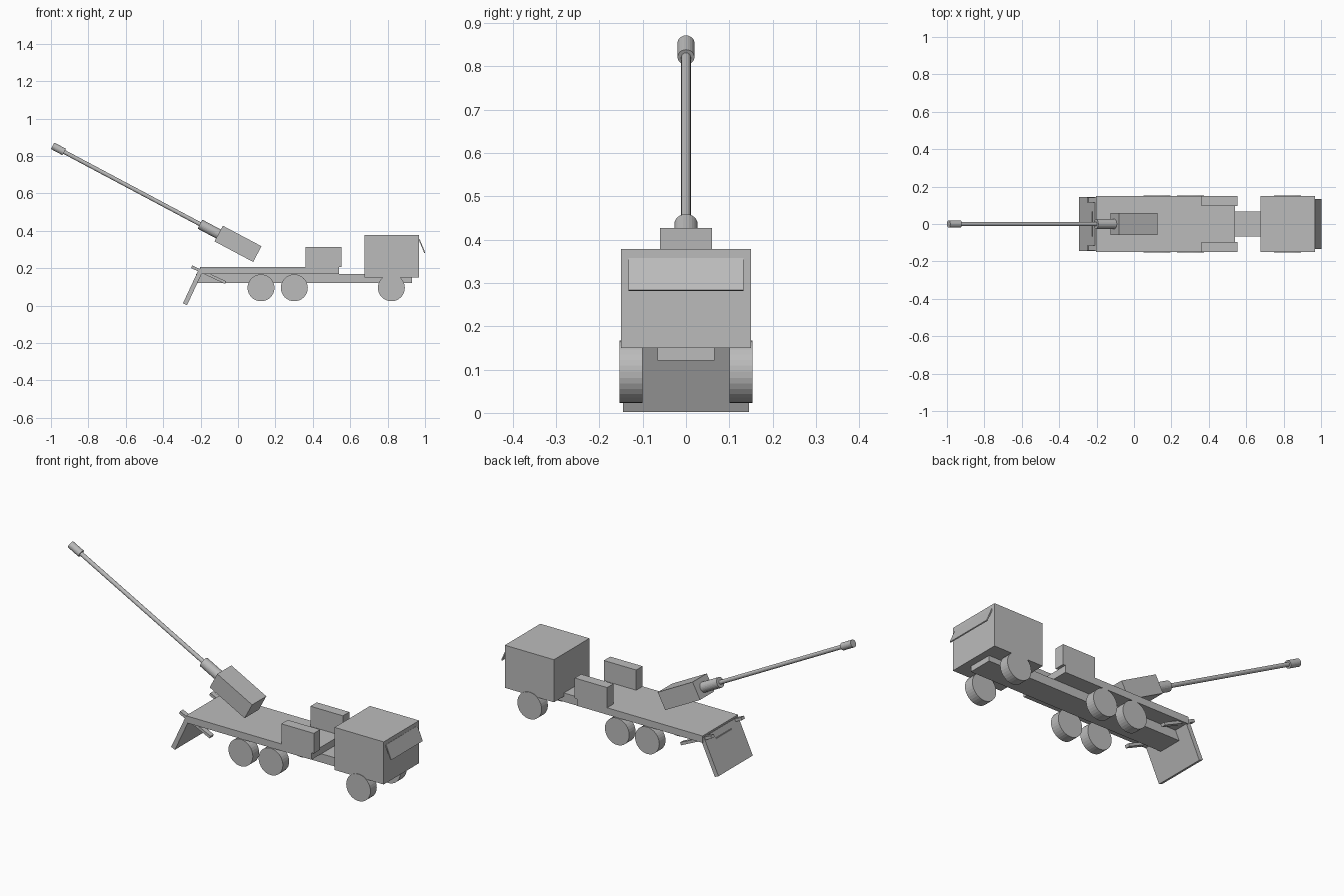
import bpy
from math import radians, sin, cos, pi
from mathutils import Vector

cube = bpy.data.objects.get("Cube")
if cube:
    bpy.data.objects.remove(cube, do_unlink=True)

grey = bpy.data.materials.new("plain grey")
grey.use_nodes = True
colour = (0.5, 0.5, 0.5, 1)
grey.diffuse_color = colour
grey.node_tree.nodes["Principled BSDF"].inputs["Base Color"].default_value = colour


def finish(name):
    obj = bpy.context.object
    obj.name = name
    obj.data.materials.append(grey)
    return obj


def box(name, centre, size, tilt=0):
    """Box turned by tilt degrees about the y axis."""
    bpy.ops.mesh.primitive_cube_add(size=1, location=centre, rotation=(0, radians(tilt), 0))
    obj = finish(name)
    obj.scale = size
    return obj


def span(name, x, y, z):
    """Upright box from its limits along each axis."""
    lims = (x, y, z)
    return box(name, [(a + b) / 2 for a, b in lims], [b - a for a, b in lims])


def tube(name, start, end, radius, sides):
    start, end = Vector(start), Vector(end)
    axis = end - start
    bpy.ops.mesh.primitive_cylinder_add(
        vertices=sides, radius=radius, depth=axis.length, location=(start + end) / 2,
        rotation=axis.to_track_quat('Z', 'Y').to_euler())
    return finish(name)


# Truck body
span("chassis", (-0.225, 0.93), (-0.066, 0.066), (0.121, 0.168))
span("deck", (-0.203, 0.54), (-0.15, 0.15), (0.168, 0.205))
span("cab", (0.677, 0.968), (-0.15, 0.15), (0.15, 0.378))
box("windscreen_flap", (0.983, 0, 0.319), (0.006, 0.266, 0.08), -23)

# Paired parts on both sides
for side, s in (("right", -1), ("left", 1)):
    span(side + "_locker", (0.362, 0.554), sorted((s * 0.096, s * 0.15)), (0.205, 0.313))
    box(side + "_spade_arm", (-0.157, s * 0.128, 0.165), (0.2, 0.026, 0.015), 25)
    for i, x in enumerate((0.123, 0.301, 0.82)):
        tube(f"{side}_wheel_{i + 1}", (x, s * 0.1, 0.095), (x, s * 0.153, 0.095), 0.072, 32)

# Ground spade at the rear
box("spade", (-0.24, 0, 0.1), (0.024, 0.29, 0.205), 25)

# Gun, laid out along its axis from the muzzle
pitch = radians(28)
muzzle = Vector((-0.991, 0, 0.854))
along = Vector((cos(pitch), 0, -sin(pitch)))


def gun_tube(name, a, b, radius, sides):
    tube(name, muzzle + along * a, muzzle + along * b, radius, sides)


gun_tube("muzzle_brake", 0, 0.07, 0.0195, 24)
gun_tube("barrel", 0.05, 1.0, 0.011, 16)
gun_tube("barrel_sleeve", 0.892, 1.05, 0.027, 24)
box("breech_housing", (0, 0, 0.33), (0.234, 0.12, 0.095), 28)
